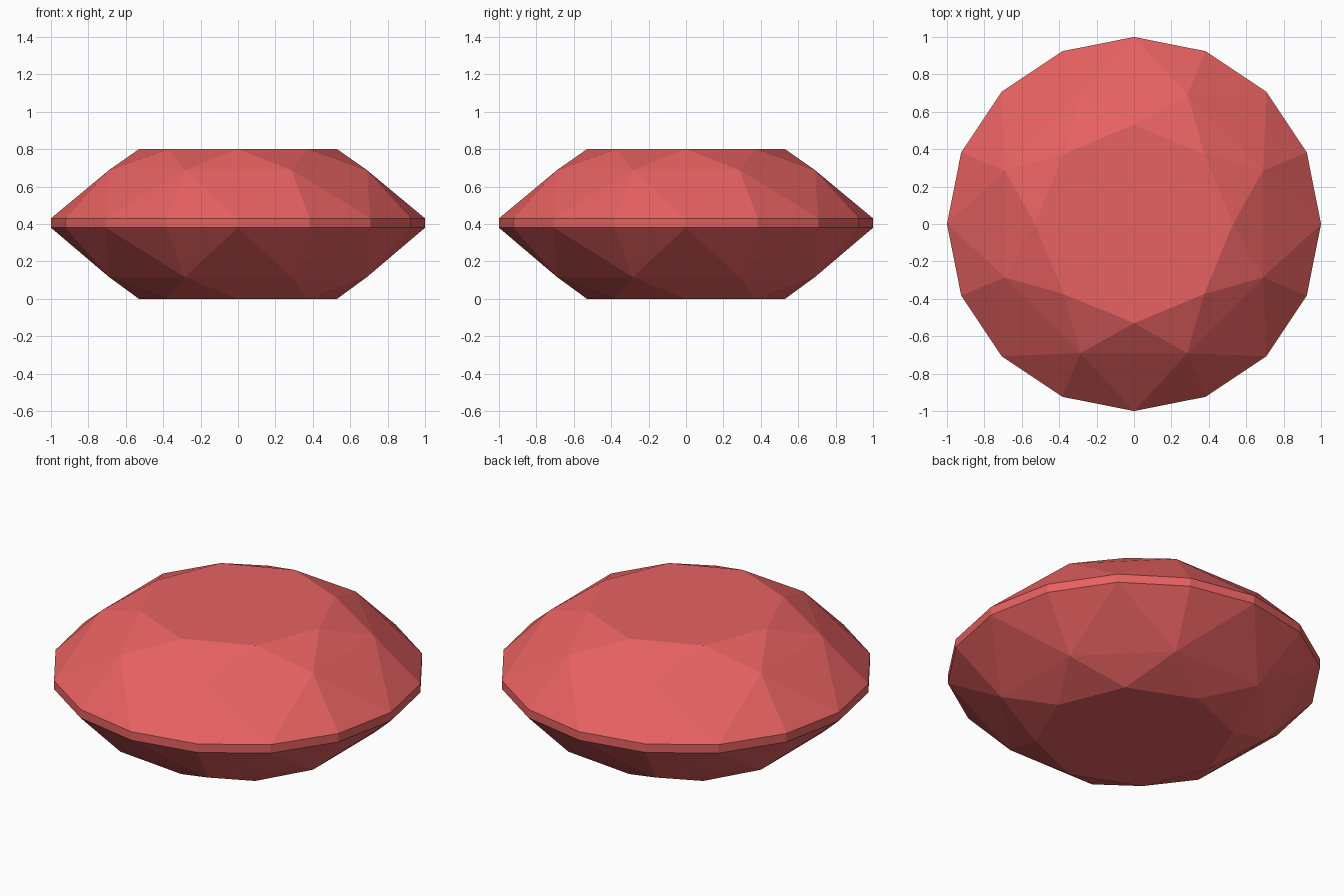
import bpy, bmesh
from math import cos, sin, pi

if "Cube" in bpy.data.objects:
    bpy.data.objects.remove(bpy.data.objects["Cube"])

bm = bmesh.new()


def ring(count, radius, z, offset=0.0):
    """Evenly spaced vertices on a horizontal circle."""
    return [bm.verts.new((radius * cos(2 * pi * (i + offset) / count),
                          radius * sin(2 * pi * (i + offset) / count), z))
            for i in range(count)]


def facets(flat, mid, girdle):
    """Brilliant-cut facets between an octagonal flat and the 16-sided girdle."""
    bm.faces.new(flat)
    for i in range(8):
        a, b = flat[i], flat[(i + 1) % 8]
        m, prev = mid[i], mid[i - 1]
        g0, g1, g2 = (girdle[(2 * i + k) % 16] for k in range(3))
        bm.faces.new((a, m, b))        # star facet
        bm.faces.new((a, prev, m))     # kite, inner half
        bm.faces.new((prev, g0, m))    # kite, outer half
        bm.faces.new((m, g0, g1))      # girdle facets
        bm.faces.new((m, g1, g2))


# Crown and pavilion
girdle_top = ring(16, 1.0, 0.43)
girdle_low = ring(16, 1.0, 0.38)
facets(ring(8, 0.53, 0.80), ring(8, 0.747, 0.688, 0.5), girdle_top)
facets(ring(8, 0.53, 0.0), ring(8, 0.747, 0.117, 0.5), girdle_low)

# Girdle band
for i in range(16):
    j = (i + 1) % 16
    bm.faces.new((girdle_low[i], girdle_low[j], girdle_top[j], girdle_top[i]))

bmesh.ops.recalc_face_normals(bm, faces=bm.faces)
mesh = bpy.data.meshes.new("gemstone")
bm.to_mesh(mesh)
bm.free()

gem = bpy.data.objects.new("gemstone", mesh)
bpy.context.collection.objects.link(gem)

# Red gem colour
red = bpy.data.materials.new("gem_red")
red.diffuse_color = (0.80, 0.12, 0.12, 1.0)
red.use_nodes = True
red.node_tree.nodes["Principled BSDF"].inputs["Base Color"].default_value = red.diffuse_color
mesh.materials.append(red)
